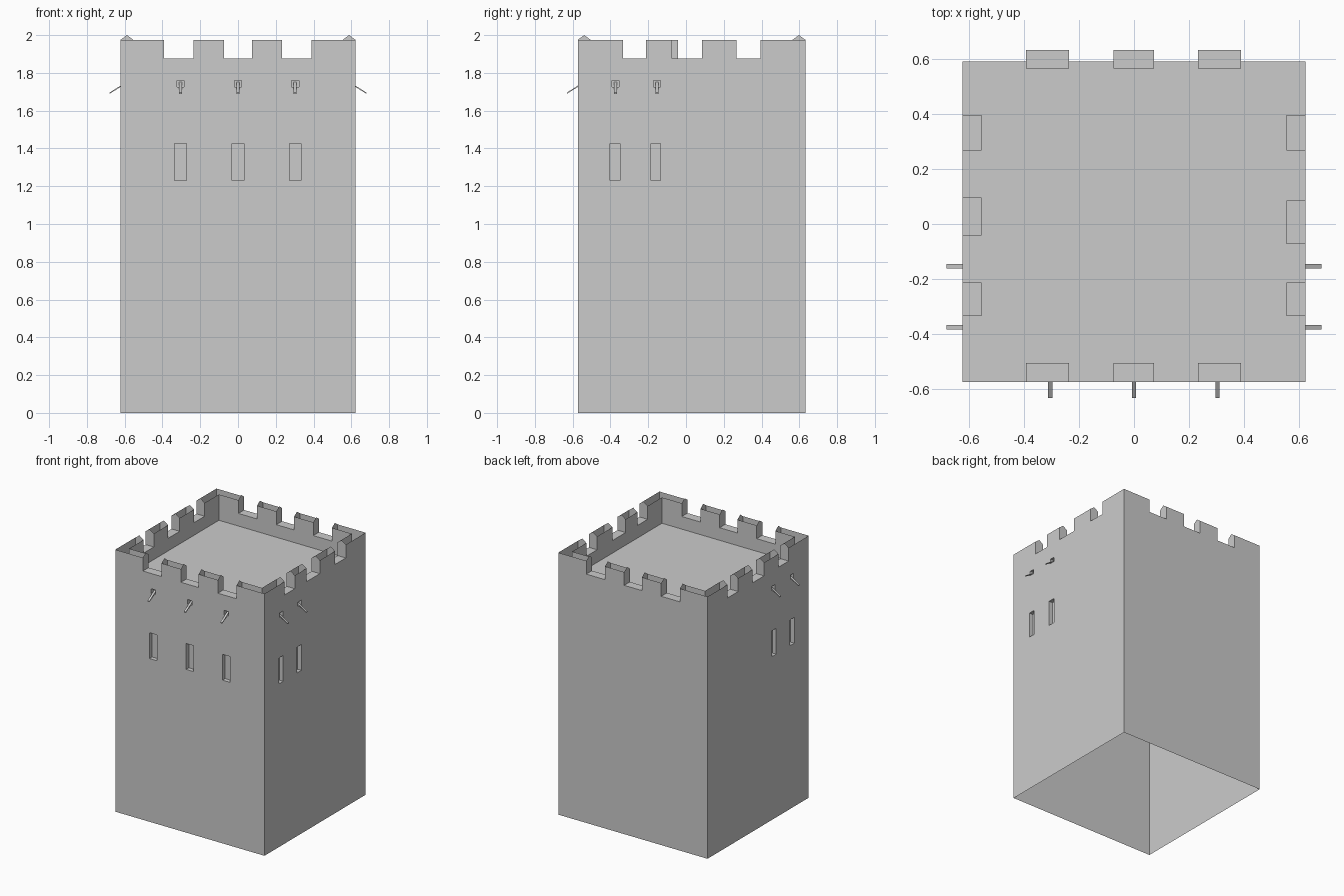
import bpy, bmesh

if "Cube" in bpy.data.objects:
    bpy.data.objects.remove(bpy.data.objects["Cube"])

X, YF, YB = 0.622, -0.573, 0.632        # outer wall planes
T = 0.068                               # parapet thickness
DECK, SILL, TOP, PEAK = 1.78, 1.875, 1.975, 2.0


def face(bm, pts, flip=False):
    if flip:
        pts = pts[::-1]
    bm.faces.new([bm.verts.new(p) for p in pts])


def finish(bm, name):
    bmesh.ops.remove_doubles(bm, verts=bm.verts[:], dist=1e-5)
    mesh = bpy.data.meshes.new(name)
    bm.to_mesh(mesh)
    bm.free()
    bpy.context.collection.objects.link(bpy.data.objects.new(name, mesh))


def sheet(bm, f, d, u0, u1, z0, holes, flip=False):
    """Flat wall at depth d, split into cells with the holes left out."""
    us = sorted({u0, u1, *[u for h in holes for u in h[:2]]})
    zs = sorted({z0, TOP, *[z for h in holes for z in h[2:] if z > z0]})
    for a, b in zip(us, us[1:]):
        for c, e in zip(zs, zs[1:]):
            u, z = (a + b) / 2, (c + e) / 2
            if not any(h[0] < u < h[1] and h[2] < z < h[3] for h in holes):
                face(bm, [f(a, d, c), f(b, d, c), f(b, d, e), f(a, d, e)], flip)


def recess(bm, f, hole, d):
    a, b, c, e = hole
    face(bm, [f(a, d, c), f(b, d, c), f(b, d, e), f(a, d, e)])
    for u, flip in ((a, False), (b, True)):
        face(bm, [f(u, 0, c), f(u, d, c), f(u, d, e), f(u, 0, e)], flip)
    for z, flip in ((c, False), (e, True)):
        face(bm, [f(a, 0, z), f(b, 0, z), f(b, d, z), f(a, d, z)], flip)


def wall(side, f, u0, u1, notches, windows, window_w, drains):
    bm = bmesh.new()
    gaps = [(a, b, SILL, TOP) for a, b in notches]
    slots = [(u - window_w / 2, u + window_w / 2, 1.23, 1.425) for u in windows]
    ports = [(u - 0.019, u + 0.019, 1.725, 1.76) for u in drains]
    # outer face, inner parapet face, recessed windows and drain holes
    sheet(bm, f, 0, u0, u1, 0, gaps + slots + ports)
    sheet(bm, f, T, u0 + T, u1 - T, DECK, gaps, True)
    for h in slots + ports:
        recess(bm, f, h, 0.032)
    # notch sills and peaked end caps
    for a, b in notches:
        face(bm, [f(a, 0, SILL), f(b, 0, SILL), f(b, T, SILL), f(a, T, SILL)])
        for u, flip in ((a, False), (b, True)):
            face(bm, [f(u, 0, SILL), f(u, T, SILL), f(u, T, TOP),
                      f(u, T / 2, PEAK), f(u, 0, TOP)], flip)
    finish(bm, side + "_wall")
    # sloping drain spouts
    if drains:
        bm = bmesh.new()
        for u in drains:
            prof = [(0.03, 1.744), (-0.058, 1.689), (-0.058, 1.696), (0.03, 1.751)]
            l, r = ([f(u + s, d, z) for d, z in prof] for s in (-0.008, 0.008))
            face(bm, l, True)
            face(bm, r)
            for i in range(4):
                j = (i + 1) % 4
                face(bm, [l[i], l[j], r[j], r[i]])
        bmesh.ops.remove_doubles(bm, verts=bm.verts[:], dist=1e-5)
        bmesh.ops.recalc_face_normals(bm, faces=bm.faces[:])
        finish(bm, side + "_spouts")


def mirrored(pairs):
    return [(-b, -a) for a, b in pairs]


front_gaps = [(-0.392, -0.236), (-0.075, 0.073), (0.233, 0.389)]
right_gaps = [(-0.334, -0.212), (-0.073, 0.086), (0.267, 0.395)]
left_gaps = [(-0.334, -0.212), (-0.042, 0.097), (0.267, 0.395)]
side_win, side_drain = (-0.376, -0.16), (-0.374, -0.153)

wall("front", lambda u, d, z: (u, YF + d, z), -X, X, front_gaps,
     (-0.305, 0, 0.303), 0.063, (-0.304, 0, 0.303))
wall("back", lambda u, d, z: (-u, YB - d, z), -X, X, mirrored(front_gaps), (), 0, ())
wall("right", lambda u, d, z: (X - d, u, z), YF, YB, right_gaps,
     side_win, 0.052, side_drain)
wall("left", lambda u, d, z: (-X + d, -u, z), -YB, -YF, mirrored(left_gaps),
     [-u for u in side_win], 0.052, [-u for u in side_drain])

# roof deck
bm = bmesh.new()
face(bm, [(-X, YF, DECK), (X, YF, DECK), (X, 0.59, DECK), (-X, 0.59, DECK)])
finish(bm, "roof_deck")
